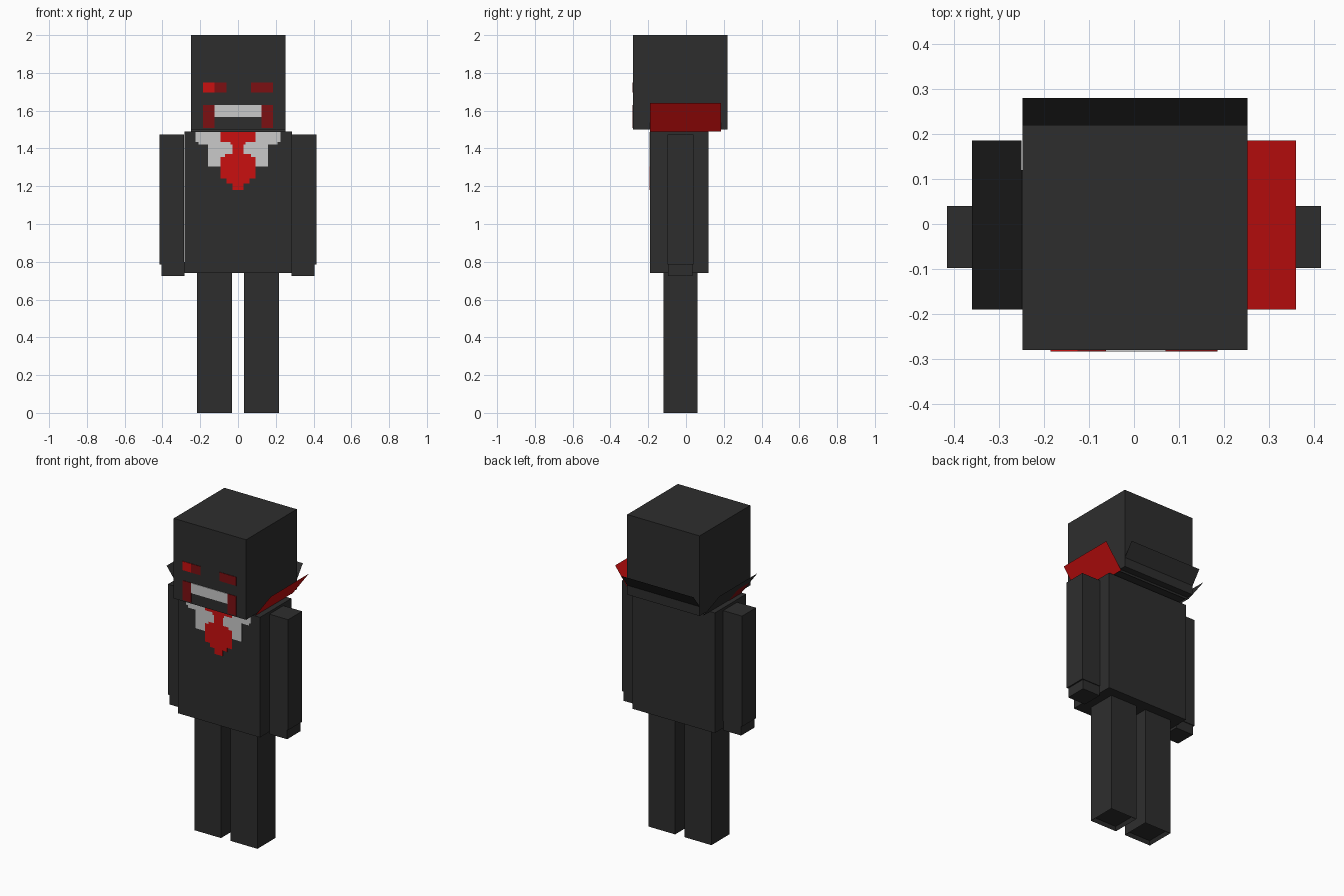
import bpy
import bmesh
from mathutils import Vector

cube = bpy.data.objects.get("Cube")
if cube:
    bpy.data.objects.remove(cube)


def material(name, r, g, b):
    m = bpy.data.materials.new(name)
    m.use_nodes = True
    m.diffuse_color = (r, g, b, 1)
    bsdf = m.node_tree.nodes["Principled BSDF"]
    bsdf.inputs["Base Color"].default_value = (r, g, b, 1)
    bsdf.inputs["Roughness"].default_value = 0.9
    return m


BLACK = material("charcoal", 0.027, 0.027, 0.027)
RED = material("bright red", 0.59, 0.005, 0.005)
DARK = material("dark red", 0.2, 0.005, 0.006)
WHITE = material("pale grey", 0.59, 0.59, 0.59)


def finish(name, bm, mat):
    mesh = bpy.data.meshes.new(name)
    bm.to_mesh(mesh)
    bm.free()
    mesh.materials.append(mat)
    ob = bpy.data.objects.new(name, mesh)
    bpy.context.collection.objects.link(ob)
    return ob


def box(name, x, y, z, mat=BLACK, recess=0):
    """Box between (low, high) pairs; recess hollows the underside."""
    bm = bmesh.new()
    bmesh.ops.create_cube(bm, size=1)
    for v in bm.verts:
        v.co = Vector([p[0] if c < 0 else p[1] for c, p in zip(v.co, (x, y, z))])
    if recess:
        bm.normal_update()
        under = [f for f in bm.faces if f.normal.z < -0.9]
        bmesh.ops.inset_region(bm, faces=under, thickness=recess)
        bmesh.ops.translate(bm, verts=under[0].verts, vec=(0, 0, recess))
    return finish(name, bm, mat)


def sheet(name, corners, mat):
    bm = bmesh.new()
    bm.faces.new([bm.verts.new(c) for c in corners])
    return finish(name, bm, mat)


def mirrored(x, side):
    return tuple(sorted((x[0] * side, x[1] * side)))


# Head and torso
FACE, CHEST = -0.28, -0.19
box("head", (-0.248, 0.252), (FACE, 0.22), (1.5, 2))
box("torso", (-0.283, 0.285), (CHEST, 0.12), (0.74, 1.49))

# Limbs
for side, label in ((1, "left"), (-1, "right")):
    box(label + "_leg", mirrored((0.033, 0.218), side), (-0.12, 0.06), (0, 0.74), recess=0.02)
    box(label + "_sleeve", mirrored((0.285, 0.415), side), (-0.098, 0.04), (0.785, 1.475))
    box(label + "_hand", mirrored((0.283, 0.406), side), (-0.095, 0.035), (0.725, 0.8))

# Flared collar: two sides and a back
for side, label, mat in ((1, "left", RED), (-1, "right", BLACK)):
    low, high = 0.25 * side, 0.36 * side
    sheet(label + "_collar", [(low, -0.19, 1.49), (low, 0.185, 1.49),
                              (high, 0.185, 1.64), (high, -0.19, 1.64)], mat)
sheet("back_collar", [(-0.248, 0.17, 1.49), (0.252, 0.17, 1.49),
                      (0.252, 0.28, 1.64), (-0.248, 0.28, 1.64)], BLACK)
# Small painted patch on the outside of the right collar
sheet("collar_patch", [(-0.253, -0.18, 1.49), (-0.253, -0.06, 1.49),
                       (-0.317, -0.06, 1.577), (-0.317, -0.18, 1.577)], DARK)


def plate(name, front, x, z, mat):
    box(name, x, (front - 0.003, front + 0.003), z, mat)


# Face details
plate("right_eye_glow", FACE, (-0.185, -0.125), (1.695, 1.75), RED)
plate("right_eye", FACE, (-0.125, -0.062), (1.695, 1.75), DARK)
plate("left_eye", FACE, (0.07, 0.185), (1.695, 1.75), DARK)
plate("teeth", FACE, (-0.125, 0.125), (1.567, 1.63), WHITE)
for side, label in ((1, "left"), (-1, "right")):
    plate(label + "_mouth_corner", FACE, mirrored((0.125, 0.185), side), (1.508, 1.63), DARK)

# Shirt and neckcloth in stepped rows: top, bottom, red half width, white half width
rows = [(1.487, 1.435, 0.092, 0.225), (1.435, 1.42, 0.04, 0.21),
        (1.42, 1.37, 0.03, 0.16), (1.37, 1.355, 0.07, 0.16),
        (1.355, 1.305, 0.092, 0.16), (1.305, 1.24, 0.092, 0),
        (1.24, 1.215, 0.06, 0), (1.215, 1.18, 0.028, 0)]
for top, bottom, red, white in rows:
    plate("neckcloth", CHEST, (-red, red), (bottom, top), RED)
    for side in (1, -1):
        if white:
            plate("shirt", CHEST, mirrored((red, white), side), (bottom, top), WHITE)
